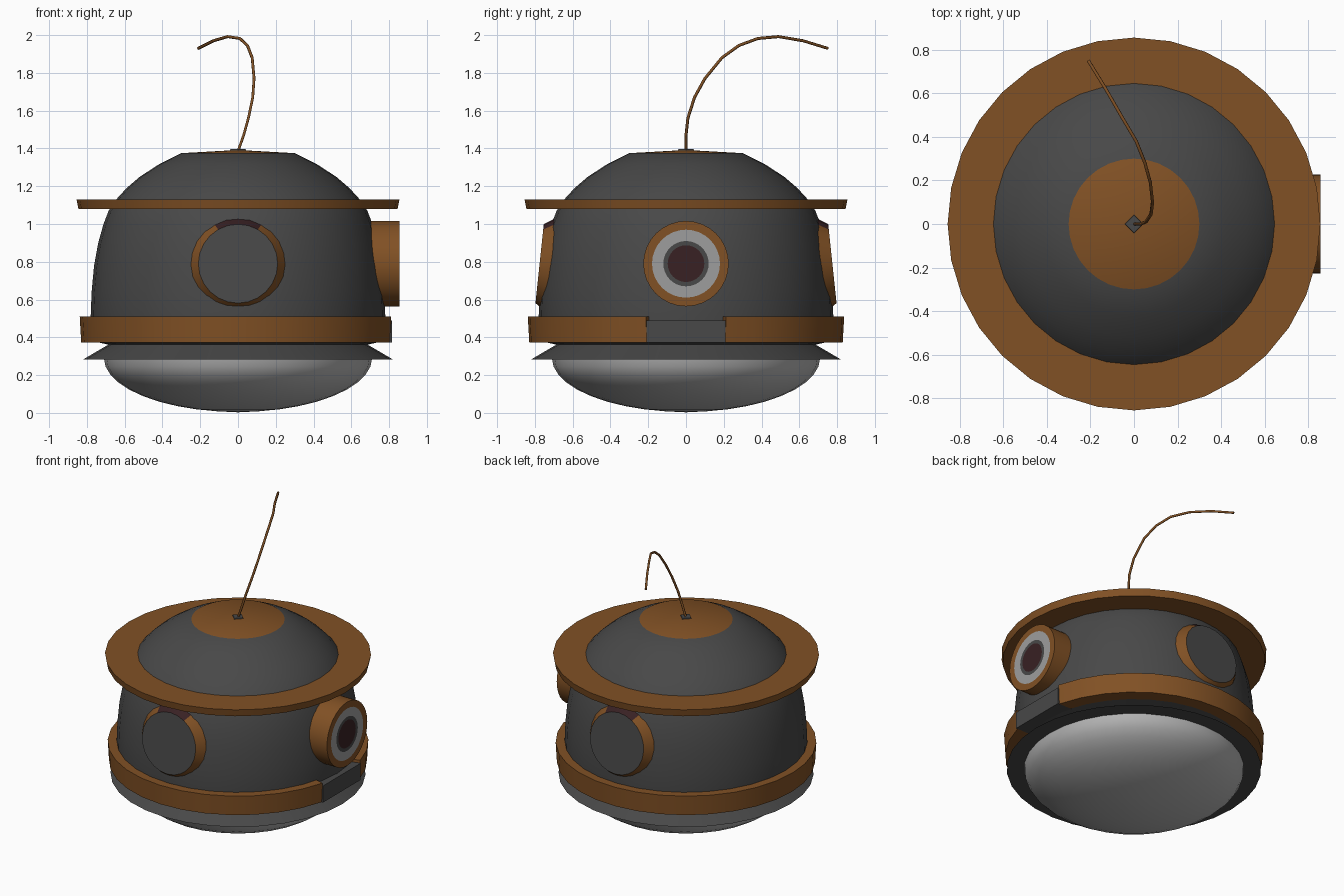
import bpy, bmesh, math
from mathutils import Matrix

if "Cube" in bpy.data.objects:
    bpy.data.objects.remove(bpy.data.objects["Cube"])

def material(name, col):
    m = bpy.data.materials.new(name)
    m.diffuse_color = (*col, 1)
    m.use_nodes = True
    m.node_tree.nodes["Principled BSDF"].inputs["Base Color"].default_value = m.diffuse_color
    return m

COPPER = material("copper brown", (0.22, 0.082, 0.018))
DARK = material("dark grey", (0.065, 0.065, 0.065))
PALE = material("pale grey", (0.46, 0.46, 0.46))
SILVER = material("mid grey", (0.34, 0.34, 0.34))
MAROON = material("dark maroon", (0.04, 0.015, 0.017))

def finish(name, bm, mats, angle=30):
    bmesh.ops.recalc_face_normals(bm, faces=bm.faces)
    me = bpy.data.meshes.new(name)
    bm.to_mesh(me)
    bm.free()
    for m in mats:
        me.materials.append(m)
    ob = bpy.data.objects.new(name, me)
    bpy.context.collection.objects.link(ob)
    bpy.ops.object.select_all(action='DESELECT')
    ob.select_set(True)
    bpy.context.view_layer.objects.active = ob
    bpy.ops.object.shade_smooth_by_angle(angle=math.radians(angle))
    return ob

def lathe(name, profile, mats, seg_mats=None, sides=32, matrix=None, closed=False,
          start=0.0, end=360.0, rule=None):
    """Spin an (r, z) profile round z; seg_mats gives a material slot per profile segment."""
    bm = bmesh.new()
    full = end - start >= 360
    cols = sides if full else sides + 1
    rings = []
    for r, z in profile:
        if r == 0:
            rings.append([bm.verts.new((0, 0, z))] * cols)
        else:
            angs = [math.radians(start + (end - start) * i / sides) for i in range(cols)]
            rings.append([bm.verts.new((r * math.cos(a), r * math.sin(a), z)) for a in angs])
    n = len(rings)
    for s in range(n if closed else n - 1):
        a, b = rings[s], rings[(s + 1) % n]
        for i in range(sides):
            j = (i + 1) % cols
            quad = list(dict.fromkeys([a[i], a[j], b[j], b[i]]))
            f = bm.faces.new(quad)
            f.material_index = seg_mats[s] if seg_mats else 0
    if not full:
        for i in (0, cols - 1):
            bm.faces.new([ring[i] for ring in rings])
    if matrix:
        bm.transform(matrix)
    if rule:
        for f in bm.faces:
            f.material_index = rule(f)
    return finish(name, bm, mats)

# Bowl underneath
bowl = [(0.71 * math.sin(t), 0.29 - 0.285 * math.cos(t))
        for t in (math.pi / 2 * i / 10 for i in range(11))]
bowl[0] = (0, 0.003)
lathe("lower_bowl", bowl, [PALE])

# Flared skirt
lathe("skirt", [(0.70, 0.283), (0.82, 0.283), (0.68, 0.365), (0.66, 0.365)], [DARK], closed=True)

# Domed body with copper crown
body = [(0.68, 0.36), (0.77, 0.38), (0.78, 0.51), (0.775, 0.64), (0.762, 0.78), (0.74, 0.90),
        (0.712, 1.0), (0.685, 1.07), (0.645, 1.13), (0.59, 1.19), (0.52, 1.25), (0.42, 1.315),
        (0.30, 1.375), (0, 1.392)]
lathe("body", body, [DARK, COPPER], [0] * 12 + [1])

# Brim
lathe("brim", [(0.64, 1.13), (0.855, 1.13), (0.845, 1.08), (0.66, 1.08)], [COPPER], closed=True)

# Lower band, open on the right for the plate
lathe("lower_band", [(0.74, 0.51), (0.838, 0.51), (0.83, 0.372), (0.74, 0.372)], [COPPER],
      closed=True, start=14.6, end=345.4, sides=30)
bm = bmesh.new()
bmesh.ops.create_cube(bm, size=1, matrix=Matrix.Translation((0.757, 0, 0.431))
                      @ Matrix.Diagonal((0.114, 0.42, 0.118, 1)))
finish("band_plate", bm, [DARK])

def port_matrix(turn, out, tilt):
    return (Matrix.Rotation(math.radians(turn), 4, 'Z') @ Matrix.Translation((0, -out, 0.79))
            @ Matrix.Rotation(math.radians(90 - tilt), 4, 'X'))

# Front and back covered ports
def port_rule(f):
    c = f.calc_center_median()
    if len(f.verts) == 3:
        return 0
    return 2 if c.z > 0.975 or c.z < 0.555 else 1

for name, turn in (("front_port", 0), ("back_port", 180)):
    lathe(name, [(0, 0), (0.21, 0), (0.25, -0.06), (0.25, -0.12)], [DARK, COPPER, MAROON],
          sides=24, matrix=port_matrix(turn, 0.775, 6), rule=port_rule)

# Right eye port with concentric rings
lathe("eye_port", [(0, 0), (0.097, 0), (0.12, 0), (0.18, 0), (0.226, 0), (0.226, -0.16)],
      [MAROON, DARK, SILVER, COPPER], [0, 1, 2, 3, 3], sides=32, matrix=port_matrix(90, 0.856, 0))

# Antenna foot and bent antenna
lathe("antenna_foot", [(0.045, 1.385), (0.04, 1.396), (0, 1.397)], [DARK], sides=4)
path = [(0, 0, 1.385), (0.03, 0, 1.47), (0.055, 0.01, 1.56), (0.078, 0.045, 1.67),
        (0.085, 0.10, 1.77), (0.075, 0.19, 1.88), (0.05, 0.28, 1.945), (0.01, 0.38, 1.982),
        (-0.055, 0.49, 1.992), (-0.13, 0.62, 1.97), (-0.21, 0.75, 1.93)]
cu = bpy.data.curves.new("antenna", 'CURVE')
cu.dimensions = '3D'
cu.bevel_depth = 0.008
cu.bevel_resolution = 1
cu.use_fill_caps = True
sp = cu.splines.new('POLY')
sp.points.add(len(path) - 1)
for p, co in zip(sp.points, path):
    p.co = (*co, 1)
cu.materials.append(COPPER)
bpy.context.collection.objects.link(bpy.data.objects.new("antenna", cu))
